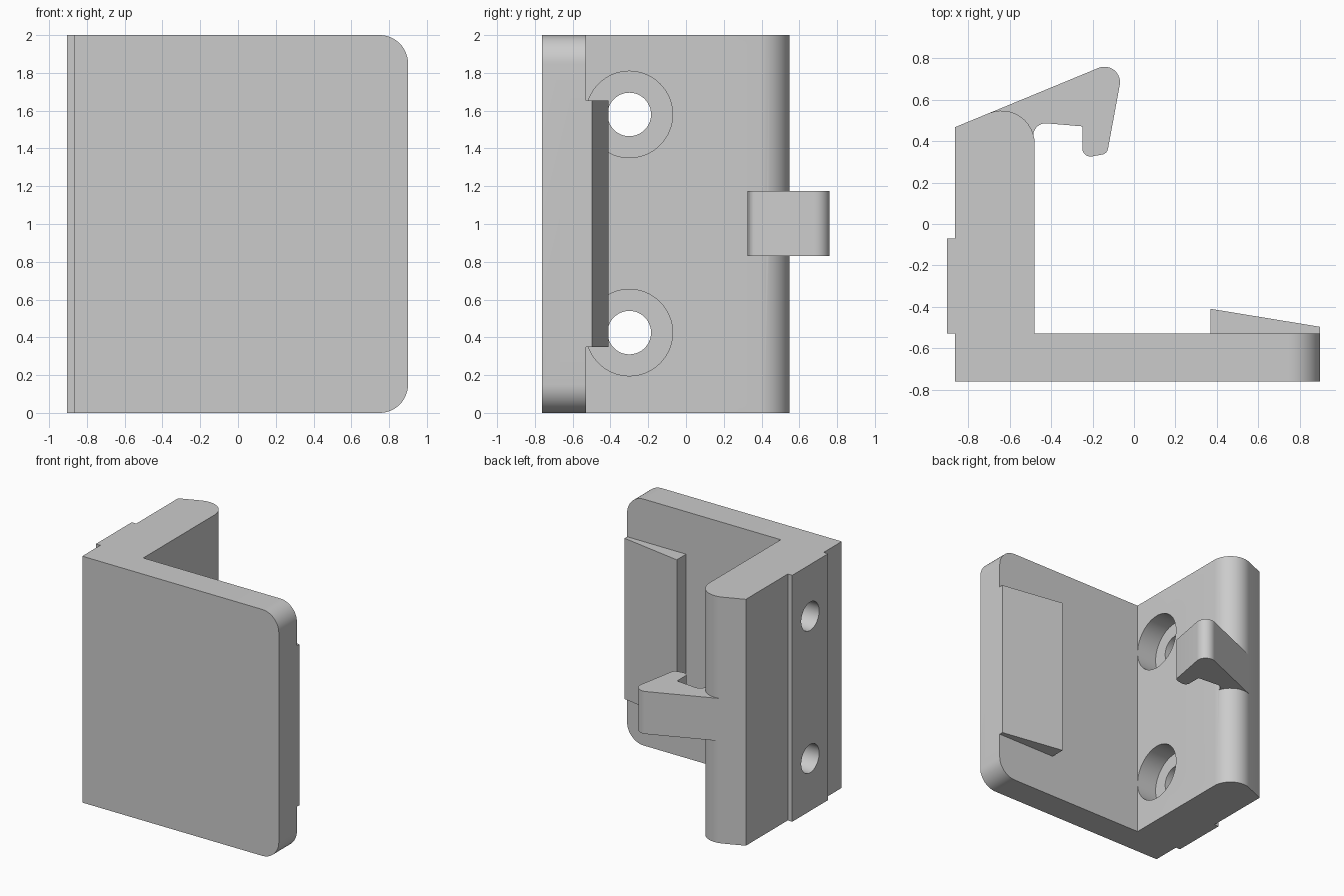
import bpy, bmesh, math
from mathutils import Vector, Matrix

cube = bpy.data.objects.get("Cube")
if cube:
    bpy.data.objects.remove(cube, do_unlink=True)

grey = bpy.data.materials.new("light grey plastic")
grey.use_nodes = True
COLOUR = (0.6, 0.6, 0.6, 1)
grey.diffuse_color = COLOUR
grey.node_tree.nodes["Principled BSDF"].inputs["Base Color"].default_value = COLOUR


def fillet(points, steps=12):
    """Round each (x, y, radius) corner of a closed outline."""
    out = []
    for i, (x, y, r) in enumerate(points):
        p = Vector((x, y))
        if r == 0:
            out.append(p)
            continue
        a = (Vector(points[i - 1][:2]) - p).normalized()
        b = (Vector(points[(i + 1) % len(points)][:2]) - p).normalized()
        half = a.angle(b) / 2
        centre = p + (a + b).normalized() * (r / math.sin(half))
        start = p + a * (r / math.tan(half)) - centre
        end = p + b * (r / math.tan(half)) - centre
        sweep = start.angle_signed(end)
        for k in range(steps + 1):
            out.append(centre + Matrix.Rotation(-sweep * k / steps, 2) @ start)
    return out


def prism(name, points, low, high, upright=False):
    """Extrude an outline along z, or along y when its plane is upright."""
    bm = bmesh.new()
    place = (lambda p: (p.x, low, p.y)) if upright else (lambda p: (p.x, p.y, low))
    face = bm.faces.new([bm.verts.new(place(p)) for p in fillet(points)])
    move = Vector((0, high - low, 0)) if upright else Vector((0, 0, high - low))
    new = bmesh.ops.extrude_face_region(bm, geom=[face])["geom"]
    bmesh.ops.translate(bm, vec=move, verts=[v for v in new if isinstance(v, bmesh.types.BMVert)])
    bmesh.ops.recalc_face_normals(bm, faces=bm.faces)
    mesh = bpy.data.meshes.new(name)
    bm.to_mesh(mesh)
    bm.free()
    mesh.materials.append(grey)
    obj = bpy.data.objects.new(name, mesh)
    bpy.context.collection.objects.link(obj)
    return obj


def bore(radius, x0, x1, z):
    """Cylinder along x used as a drill."""
    bpy.ops.mesh.primitive_cylinder_add(
        vertices=64, radius=radius, depth=x1 - x0,
        location=((x0 + x1) / 2, -0.3, z), rotation=(0, math.pi / 2, 0))
    obj = bpy.context.object
    obj.data.materials.append(grey)
    return obj


def combine(target, tool, operation):
    mod = target.modifiers.new("combine", "BOOLEAN")
    mod.operation, mod.object, mod.solver = operation, tool, "EXACT"
    tool.hide_render = True
    bpy.ops.object.select_all(action="DESELECT")
    bpy.context.view_layer.objects.active = target
    target.select_set(True)
    bpy.ops.object.modifier_apply(modifier=mod.name)
    bpy.data.objects.remove(tool, do_unlink=True)


# Side wall with its raised mounting strip and rounded rear edge
bracket = prism("clip_bracket", [
    (-0.48, -0.53, 0), (-0.48, 0.627, 0.16), (-0.865, 0.468, 0),
    (-0.865, -0.07, 0), (-0.905, -0.07, 0), (-0.905, -0.53, 0)], 0, 2)

# Counterbored screw holes
for z in (0.425, 1.58):
    combine(bracket, bore(0.229, -0.66, -0.3, z), "DIFFERENCE")
    combine(bracket, bore(0.115, -1.1, -0.3, z), "DIFFERENCE")

# Front plate with two rounded corners
front_plate = prism("front_plate", [
    (-0.865, 0, 0), (0.9, 0, 0.15), (0.9, 2, 0.15), (-0.865, 2, 0)],
    -0.762, -0.53, upright=True)
combine(bracket, front_plate, "UNION")

# Tapered catch ramp behind the plate
ramp = prism("catch_ramp", [
    (0.37, -0.6, 0), (0.9, -0.6, 0), (0.9, -0.497, 0), (0.37, -0.41, 0)], 0.35, 1.655)
combine(bracket, ramp, "UNION")

# Barbed snap hook
hook = prism("snap_hook", [
    (-0.7, 0.536, 0), (-0.044, 0.807, 0.075), (-0.13, 0.34, 0.035),
    (-0.25, 0.318, 0.04), (-0.25, 0.472, 0), (-0.487, 0.492, 0.06),
    (-0.487, 0.4, 0), (-0.7, 0.4, 0)], 0.83, 1.175)
combine(bracket, hook, "UNION")

bpy.ops.object.select_all(action="DESELECT")
bracket.select_set(True)
bpy.context.view_layer.objects.active = bracket
bpy.ops.object.shade_smooth_by_angle(angle=math.radians(25))
